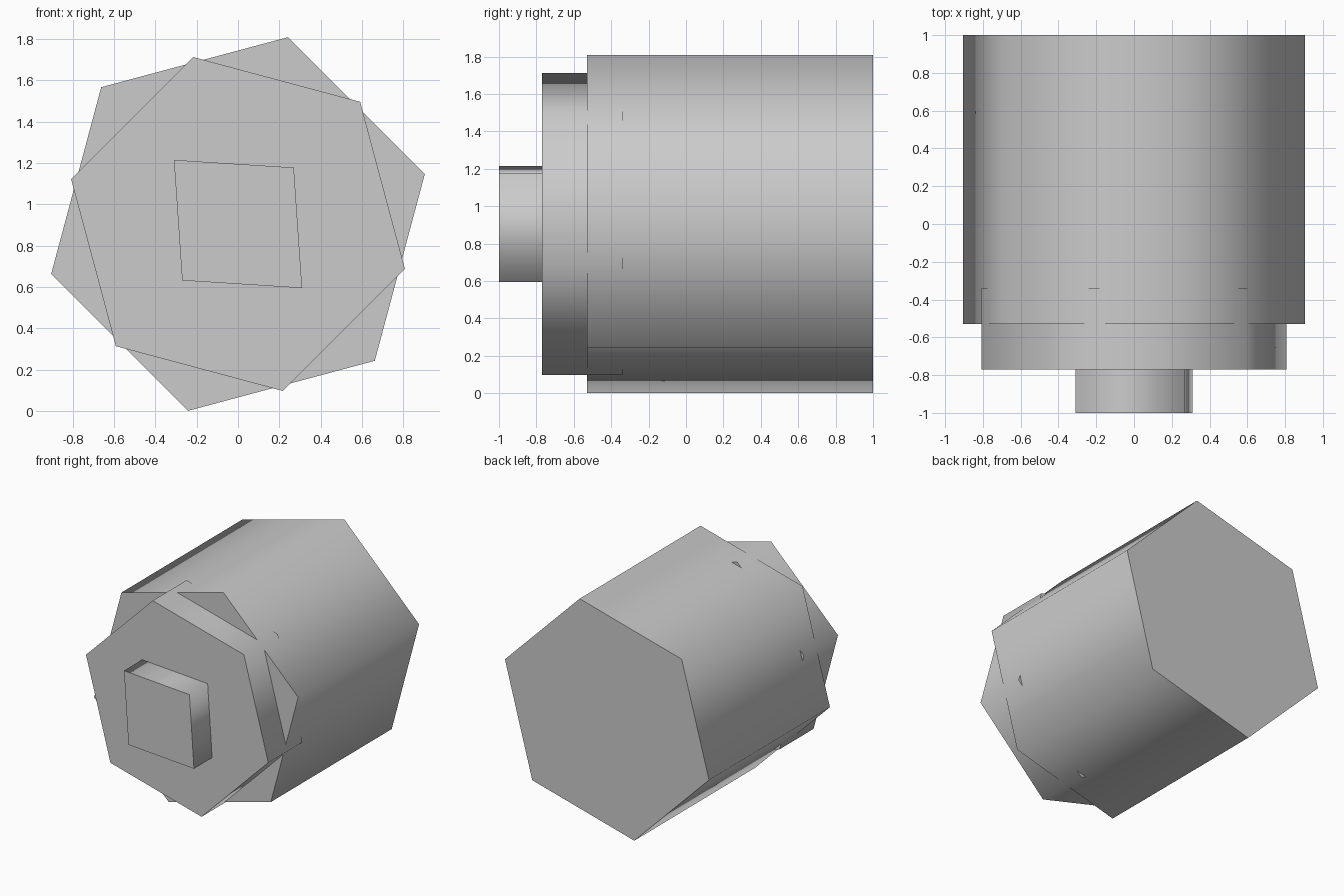
import bpy, bmesh
from math import cos, sin, radians

if "Cube" in bpy.data.objects:
    bpy.data.objects.remove(bpy.data.objects["Cube"])

AXIS_Z = 0.905  # height of the shared long axis

# Single plain grey
grey = bpy.data.materials.new("plain grey")
grey.use_nodes = True
colour = (0.6, 0.6, 0.6, 1)
grey.diffuse_color = colour
grey.node_tree.nodes["Principled BSDF"].inputs["Base Color"].default_value = colour


def hexagon(radius, turn):
    angles = [radians(turn + 60 * k) for k in range(6)]
    return [(radius * cos(a), radius * sin(a)) for a in angles]


def prism(name, outline, front, back):
    """Extrude an x/z outline along y: flat caps, smooth-shaded sides."""
    bm = bmesh.new()
    cap = bm.faces.new([bm.verts.new((x, front, AXIS_Z + z)) for x, z in outline])
    grown = bmesh.ops.extrude_face_region(bm, geom=[cap], use_keep_orig=True)
    moved = [g for g in grown["geom"] if isinstance(g, bmesh.types.BMVert)]
    bmesh.ops.translate(bm, verts=moved, vec=(0, back - front, 0))
    bmesh.ops.recalc_face_normals(bm, faces=bm.faces)
    for face in bm.faces:
        face.smooth = abs(face.normal.y) < 0.5
    for edge in bm.edges:
        edge.smooth = all(f.smooth for f in edge.link_faces)
    mesh = bpy.data.meshes.new(name)
    bm.to_mesh(mesh)
    bm.free()
    mesh.materials.append(grey)
    obj = bpy.data.objects.new(name, mesh)
    bpy.context.collection.objects.link(obj)
    return obj


# Large body, and a smaller collar twisted against it and sunk into its front
prism("body", hexagon(0.936, 15), -0.53, 1.0)
prism("collar", hexagon(0.836, -15), -0.77, -0.34)

# Slightly skewed four-sided stub, point-symmetric about the axis
half = [(-0.31, 0.31), (0.27, 0.273)]
prism("front_stub", half + [(-x, -z) for x, z in half], -1.0, -0.6)
